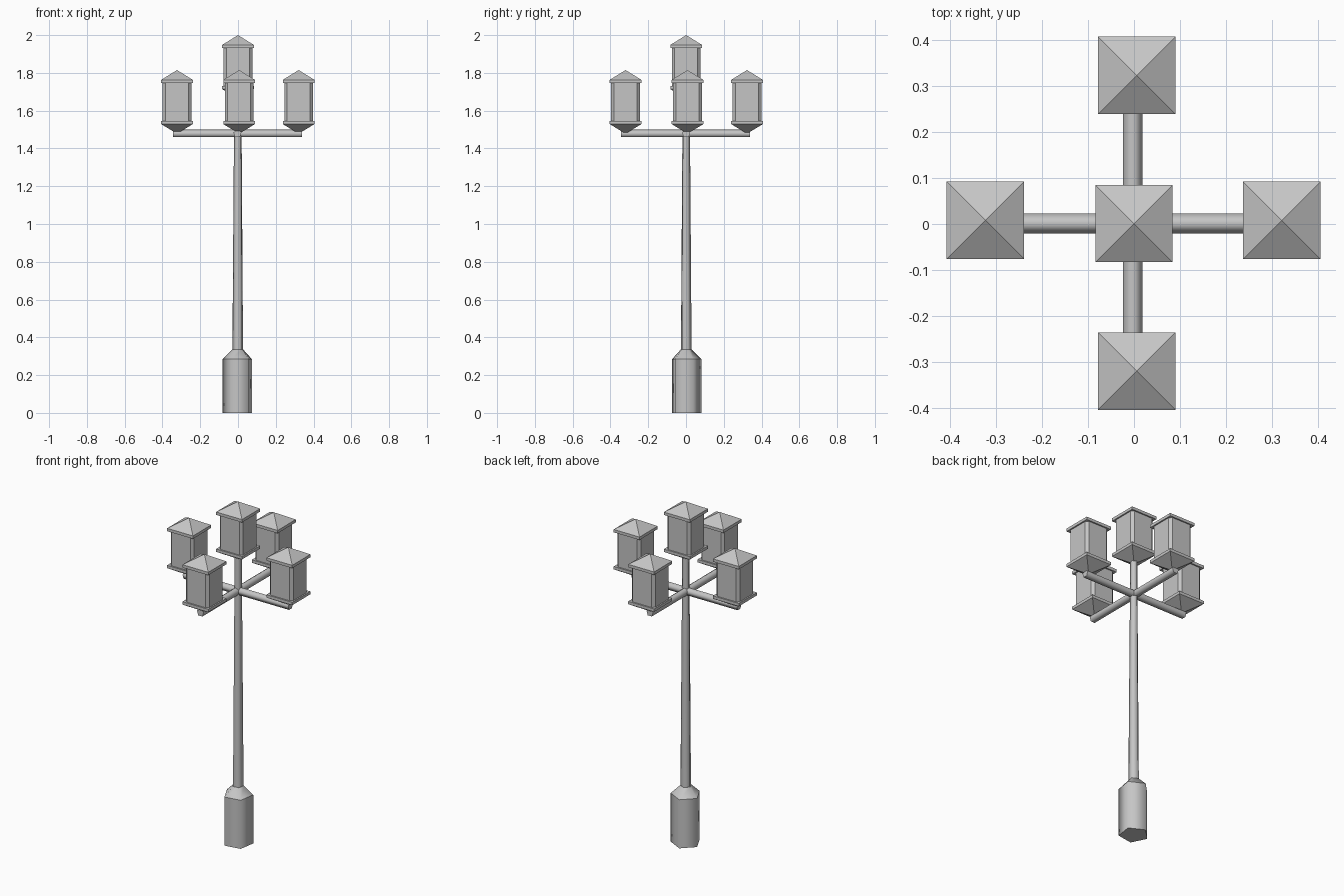
import bpy
import bmesh
from math import cos, sin, radians
from mathutils import Matrix

cube = bpy.data.objects.get("Cube")
if cube:
    bpy.data.objects.remove(cube, do_unlink=True)

# Single painted-metal colour
GREY = (0.56, 0.56, 0.56, 1.0)
metal = bpy.data.materials.new("grey_metal")
metal.use_nodes = True
metal.diffuse_color = GREY
metal.node_tree.nodes["Principled BSDF"].inputs["Base Color"].default_value = GREY


def polygon(sides, phase):
    """Unit outline with the first corner at the phase angle."""
    angles = [radians(phase + 360 * i / sides) for i in range(sides)]
    return [(cos(a), sin(a)) for a in angles]


def loft_mesh(name, outline, levels, smooth=False, matrix=None):
    """Stack scaled copies of an outline at (height, scale) levels and skin them."""
    bm = bmesh.new()
    rings = [[bm.verts.new((x * s, y * s, z)) for x, y in outline] for z, s in levels]
    n = len(outline)
    for low, high in zip(rings, rings[1:]):
        for i in range(n):
            j = (i + 1) % n
            face = bm.faces.new((low[i], low[j], high[j], high[i]))
            face.smooth = smooth
    bm.faces.new(rings[0][::-1])
    bm.faces.new(rings[-1])
    # Keep the rings crisp while the sides blend
    for ring in rings:
        for i in range(n):
            bm.edges.get((ring[i], ring[(i + 1) % n])).smooth = False
    bmesh.ops.remove_doubles(bm, verts=bm.verts[:], dist=0.0001)
    bmesh.ops.recalc_face_normals(bm, faces=bm.faces[:])
    if matrix:
        bm.transform(matrix)
    mesh = bpy.data.meshes.new(name)
    bm.to_mesh(mesh)
    bm.free()
    mesh.materials.append(metal)
    return mesh


def place(name, mesh, location=(0, 0, 0)):
    obj = bpy.data.objects.new(name, mesh)
    obj.location = location
    bpy.context.scene.collection.objects.link(obj)
    return obj


# Five-sided pedestal and tapering pole
post_outline = polygon(5, -45)
place("pedestal", loft_mesh("pedestal", post_outline,
                            [(0, 0.082), (0.285, 0.082), (0.335, 0.031)], smooth=True))
place("pole", loft_mesh("pole", post_outline,
                        [(0.33, 0.03), (1.48, 0.0215), (1.7, 0.02)], smooth=True))

# Crossed arms, each with one ridge facing up
ARM = [(-0.345, 0.0225), (0.34, 0.0225)]
side_arm = loft_mesh("side_arm", polygon(5, 180), ARM, True,
                     Matrix.Rotation(radians(90), 4, 'Y'))
cross_arm = loft_mesh("cross_arm", polygon(5, -90), ARM, True,
                      Matrix.Rotation(radians(-90), 4, 'X'))
place("side_arm", side_arm, (0, 0.001, 1.478))
place("cross_arm", cross_arm, (-0.003, 0, 1.478))

# Lantern parts, measured up from the lower tip
HALF = 0.084
square = [(-1, -1), (1, -1), (1, 1), (-1, 1)]
face_half, flat_half = 0.076, 0.061
octagon = []
for sx, sy in square:
    corner = [(sx * face_half, sy * flat_half), (sx * flat_half, sy * face_half)]
    octagon += corner if sx * sy > 0 else corner[::-1]

lantern_parts = {
    "funnel": loft_mesh("lantern_funnel", square, [(0, 0), (0.051, HALF), (0.068, HALF)]),
    "body": loft_mesh("lantern_body", octagon, [(0.06, 1), (0.275, 1)]),
    "roof": loft_mesh("lantern_roof", square, [(0.268, HALF), (0.285, HALF), (0.337, 0)]),
}

# One lantern on each arm end and one on top of the pole
spots = {
    "left": (0.321, 0.008, 1.478),
    "right": (-0.323, 0.008, 1.478),
    "front": (0.006, -0.32, 1.478),
    "back": (0.006, 0.323, 1.478),
    "top": (0, 0.001, 1.663),
}
for spot, location in spots.items():
    for part, mesh in lantern_parts.items():
        place(f"{spot}_lantern_{part}", mesh, location)
